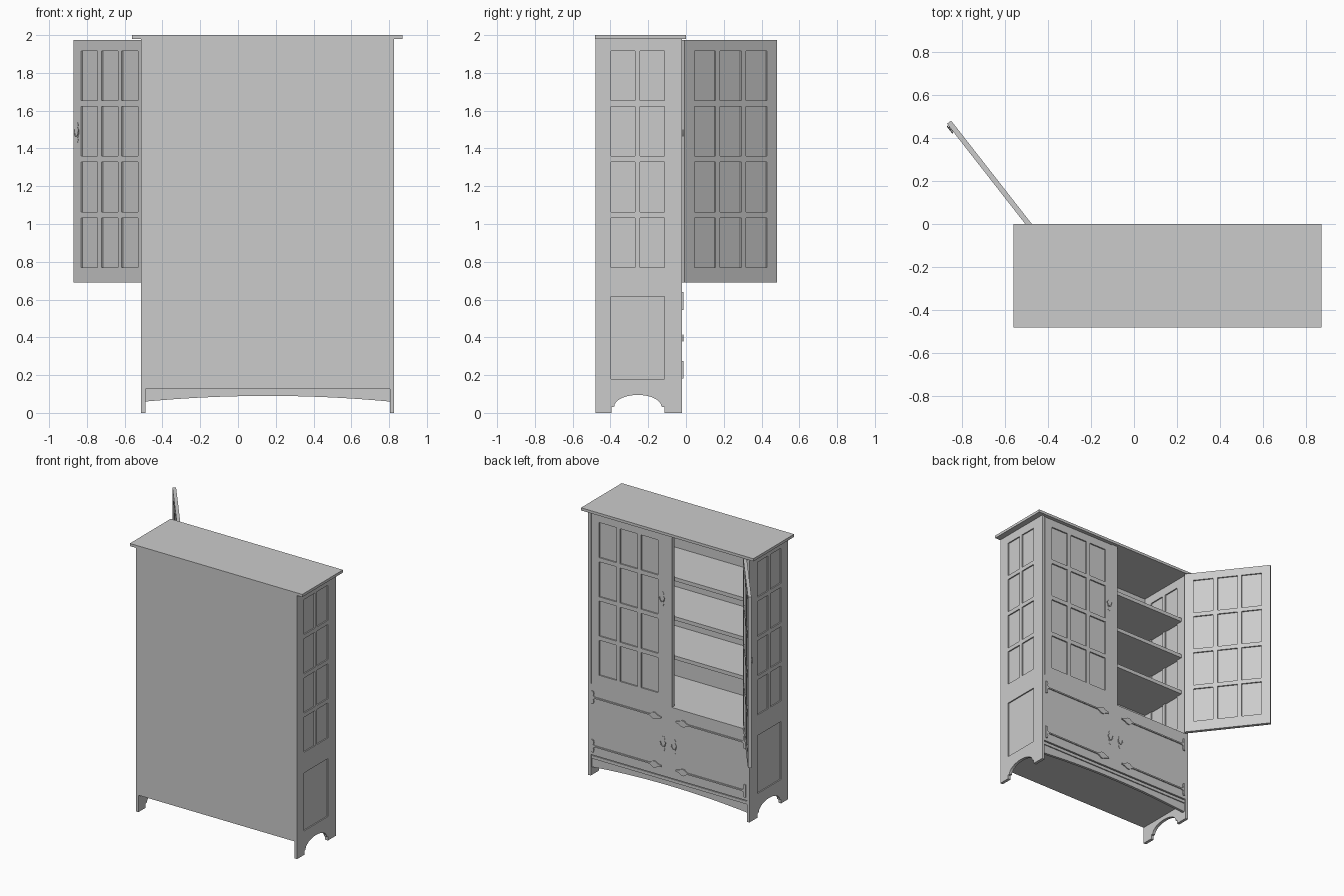
import bpy, bmesh, math
from mathutils import Matrix, Vector

if "Cube" in bpy.data.objects:
    bpy.data.objects.remove(bpy.data.objects["Cube"])

grey = bpy.data.materials.new("plain_grey")
grey.use_nodes = True
grey.diffuse_color = (0.6, 0.6, 0.6, 1)
bsdf = next(n for n in grey.node_tree.nodes if n.type == "BSDF_PRINCIPLED")
bsdf.inputs["Base Color"].default_value = (0.6, 0.6, 0.6, 1)

# Main measures
LEFT, RIGHT, BACK, FRONT = -0.513, 0.827, -0.48, -0.022
MID, THICK, TOP = (LEFT + RIGHT) / 2, 0.022, 1.98
IN_L, IN_R = LEFT + THICK, RIGHT - THICK
DOOR_W, DOOR_T, DOOR_Z = 0.62, 0.024, 0.69


def finish(name, bm, matrix=Matrix()):
    bmesh.ops.recalc_face_normals(bm, faces=bm.faces)
    mesh = bpy.data.meshes.new(name)
    bm.to_mesh(mesh)
    bm.free()
    mesh.materials.append(grey)
    obj = bpy.data.objects.new(name, mesh)
    obj.matrix_world = matrix
    bpy.context.collection.objects.link(obj)
    return obj


def add_box(bm, lo, hi):
    lo, hi = Vector(lo), Vector(hi)
    m = Matrix.Translation((lo + hi) / 2) @ Matrix.Diagonal((*(hi - lo), 1))
    bmesh.ops.create_cube(bm, size=1, matrix=m)


def box(name, lo, hi):
    bm = bmesh.new()
    add_box(bm, lo, hi)
    return finish(name, bm)


def extrude(bm, faces, depth):
    new = bmesh.ops.extrude_face_region(bm, geom=faces)["geom"]
    verts = [v for v in new if isinstance(v, bmesh.types.BMVert)]
    bmesh.ops.translate(bm, vec=(0, depth, 0), verts=verts)


def prism(name, points, depth, matrix=Matrix()):
    """Outline in x and z, extruded along y."""
    bm = bmesh.new()
    extrude(bm, [bm.faces.new([bm.verts.new((x, 0, z)) for x, z in points])], depth)
    return finish(name, bm, matrix)


def paned_panel(name, us, vs, thick, matrix, joined_rows=()):
    """Frame with recessed panes in every odd cell of the grid."""
    bm = bmesh.new()
    grid = [[bm.verts.new((u, 0, v)) for v in vs] for u in us]
    for i in range(len(us) - 1):
        for j in range(len(vs) - 1):
            joined = j in joined_rows and 0 < i < len(us) - 2
            if not (j % 2 and (i % 2 or joined)):
                bm.faces.new((grid[i][j], grid[i + 1][j],
                              grid[i + 1][j + 1], grid[i][j + 1]))
    extrude(bm, bm.faces[:], -thick)
    add_box(bm, (us[1], -thick / 2 - 0.002, vs[1]), (us[-2], -thick / 2 + 0.002, vs[-2]))
    return finish(name, bm, matrix)


rows = []
for k in range(4):
    rows += [0.77 + k * 0.2945, 1.033 + k * 0.2945]

# Side walls with arched feet
arch = [(-0.255 + 0.125 * math.cos(a), 0.033 + 0.062 * math.sin(a))
        for a in [math.pi * k / 16 for k in range(17)]]
foot = ([(BACK, 0), (BACK, 0.12), (-0.02, 0.12), (-0.02, 0), (-0.115, 0), (-0.115, 0.03)]
        + arch + [(-0.395, 0.03), (-0.395, 0)])
side_us = [BACK, -0.397, -0.27, -0.243, -0.115, -0.02]
for side, x in (("left", IN_R), ("right", LEFT)):
    m = Matrix.Translation((x, 0, 0)) @ Matrix.Rotation(math.pi / 2, 4, "Z")
    paned_panel(side + "_side_wall", side_us, [0.12, 0.18, 0.615] + rows + [TOP],
                THICK, m, joined_rows=(1,))
    prism(side + "_side_feet", foot, -THICK, m)

# Carcass
box("top_board", (-0.56, -0.483, TOP), (0.872, 0, 2))
box("back_panel", (IN_L, BACK, 0.127), (IN_R, BACK + 0.015, TOP))
box("floor_board", (IN_L, BACK, 0.127), (IN_R, FRONT - 0.004, 0.15))
box("middle_shelf", (IN_L, BACK + 0.015, 0.665), (IN_R, FRONT - DOOR_T, DOOR_Z - 0.004))
box("centre_stile", (MID - 0.024, FRONT - 0.03, DOOR_Z), (MID + 0.024, FRONT, TOP))
for k in range(3):
    z = 1.046 + k * 0.2945
    box(f"shelf_{k + 1}", (IN_L, BACK + 0.015, z - 0.014), (IN_R, -0.065, z + 0.014))

# Curved apron
half = (IN_R - IN_L) / 2
curve = [(MID + half * t, 0.09 - 0.03 * t * t) for t in [k / 10 - 1 for k in range(21)]]
prism("front_apron", [(IN_R, 0.13), (IN_L, 0.13)] + curve, -0.02,
      Matrix.Translation((0, FRONT - 0.012, 0)))


def pull_handle(name, x, z, matrix):
    half_plate = [(0.006, -0.054), (0.012, -0.04), (0.008, -0.026), (0.015, -0.012)]
    right = half_plate + [(u, -v) for u, v in reversed(half_plate)]
    outline = right + [(-u, v) for u, v in reversed(right)]
    prism(name + "_plate", [(x + u, z + v) for u, v in outline], 0.002, matrix)
    # Hanging bail
    cu = bpy.data.curves.new(name + "_bail", "CURVE")
    cu.dimensions = "3D"
    cu.bevel_depth = 0.003
    cu.bevel_resolution = 1
    sp = cu.splines.new("POLY")
    sp.points.add(11)
    for k, p in enumerate(sp.points):
        a = math.pi * (1 + k / 11)
        p.co = (x + 0.02 * math.cos(a), 0.006, z + 0.015 + 0.035 * math.sin(a), 1)
    cu.materials.append(grey)
    obj = bpy.data.objects.new(name + "_bail", cu)
    obj.matrix_world = matrix
    bpy.context.collection.objects.link(obj)


# Glazed doors: one closed, one swung open
gap = 0.031
pane = (DOOR_W - 0.13 - 2 * gap) / 3
door_us = [0]
for k in range(3):
    u = 0.065 + k * (pane + gap)
    door_us += [u, u + pane]
door_us.append(DOOR_W)
door_vs = [DOOR_Z] + rows + [1.975]
open_door = Matrix.Translation((IN_L + 0.002, FRONT, 0)) @ Matrix.Rotation(math.radians(128), 4, "Z")
shut_door = Matrix.Translation((MID + 0.024, FRONT, 0))
paned_panel("open_glazed_door", door_us, door_vs, DOOR_T, open_door)
paned_panel("closed_glazed_door", door_us, door_vs, DOOR_T, shut_door)
pull_handle("open_door_handle", DOOR_W - 0.03, 1.485, open_door)
pull_handle("closed_door_handle", 0.03, 1.485, shut_door)

# Lower doors with strap hinges and handles
strap_half = [(0.0, 0.047), (0.014, 0.047), (0.02, 0.03), (0.016, 0.012), (0.03, 0.005),
              (0.48, 0.005), (0.495, 0.012), (0.51, 0.024), (0.53, 0.024),
              (0.55, 0.012), (0.58, 0.004)]
strap = strap_half + [(u, -v) for u, v in reversed(strap_half)]
for name, sign in (("left", 1), ("right", -1)):
    edge = MID + sign * half
    box(name + "_lower_door", (min(MID, edge), FRONT - DOOR_T, 0.157),
        (max(MID, edge), FRONT, DOOR_Z))
    face = Matrix.Translation((0, FRONT, 0))
    for level, z in (("upper", 0.593), ("lower", 0.228)):
        prism(f"{name}_{level}_strap_hinge",
              [(edge - sign * (u + 0.008), z + v) for u, v in strap], 0.008, face)
    pull_handle(name + "_lower_handle", MID + sign * 0.045, 0.4, face)
